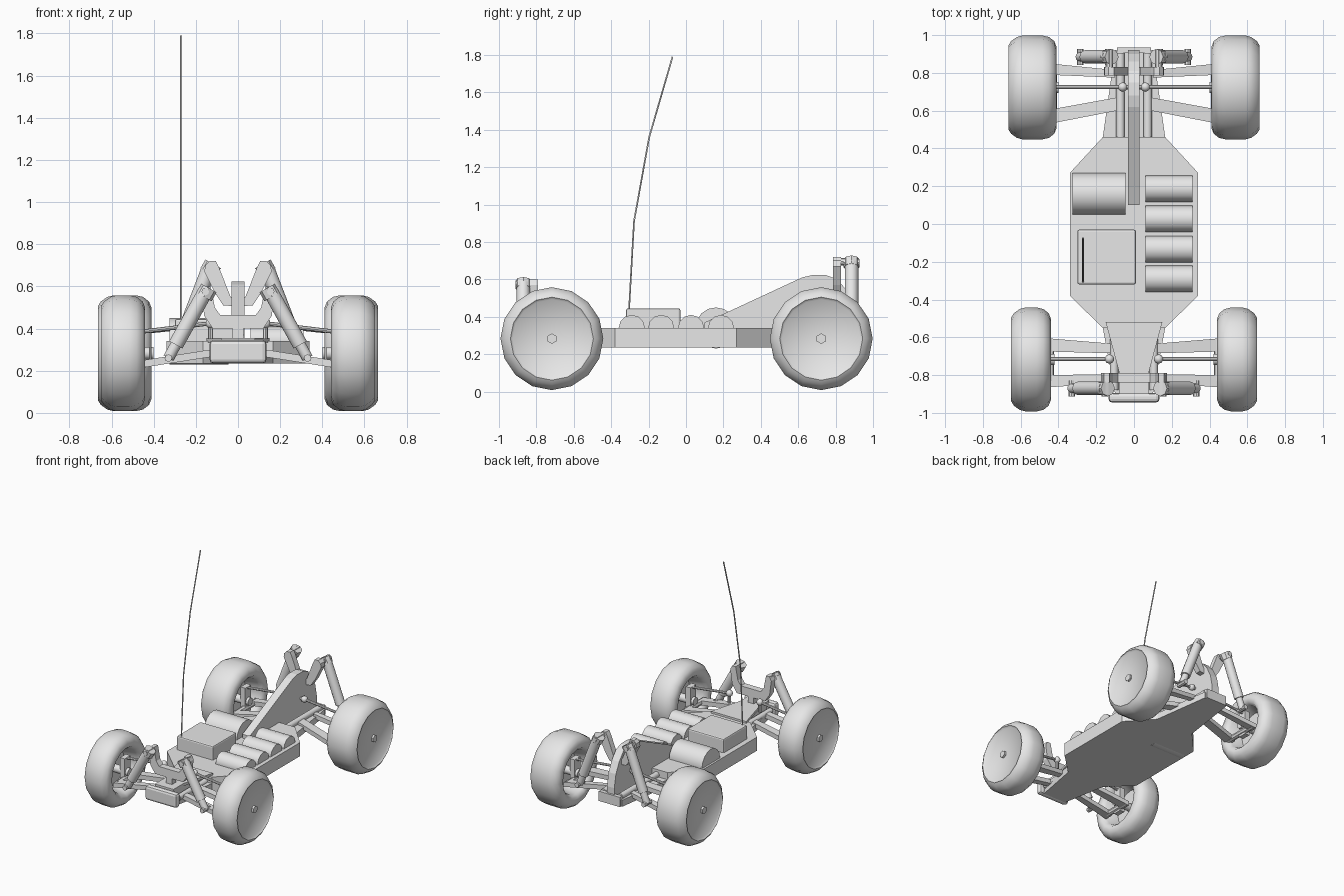
import bpy
import bmesh
import math
from mathutils import Vector

if "Cube" in bpy.data.objects:
    bpy.data.objects.remove(bpy.data.objects["Cube"])

grey = bpy.data.materials.new("plain_grey")
grey.use_nodes = True
COLOUR = (0.8, 0.8, 0.8, 1)
grey.diffuse_color = COLOUR
grey.node_tree.nodes["Principled BSDF"].inputs["Base Color"].default_value = COLOUR
SIDES = (("right", -1), ("left", 1))


def finish(name, bm, smooth=None, bevel=0):
    bmesh.ops.recalc_face_normals(bm, faces=bm.faces)
    mesh = bpy.data.meshes.new(name)
    bm.to_mesh(mesh)
    bm.free()
    mesh.materials.append(grey)
    ob = bpy.data.objects.new(name, mesh)
    bpy.context.collection.objects.link(ob)
    if bevel:
        mod = ob.modifiers.new("Bevel", "BEVEL")
        mod.width, mod.segments = bevel, 2
    if smooth:
        bpy.ops.object.select_all(action="DESELECT")
        ob.select_set(True)
        bpy.context.view_layer.objects.active = ob
        bpy.ops.object.shade_smooth_by_angle(angle=math.radians(smooth))
    return ob


def place(bm, a, b):
    """Move geometry made along z so that it runs from a to b."""
    a, b = Vector(a), Vector(b)
    turn = (b - a).to_track_quat("Z", "Y").to_matrix()
    bmesh.ops.rotate(bm, verts=bm.verts, matrix=turn)
    bmesh.ops.translate(bm, verts=bm.verts, vec=(a + b) / 2)


def rod(name, a, b, radius, segments=12, smooth=40):
    bm = bmesh.new()
    bmesh.ops.create_cone(bm, cap_ends=True, segments=segments, radius1=radius,
                          radius2=radius, depth=(Vector(b) - Vector(a)).length)
    place(bm, a, b)
    return finish(name, bm, smooth)


def box(name, low, high, bevel=0):
    low, high = Vector(low), Vector(high)
    bm = bmesh.new()
    bmesh.ops.create_cube(bm, size=1)
    bmesh.ops.scale(bm, verts=bm.verts, vec=high - low)
    bmesh.ops.translate(bm, verts=bm.verts, vec=(low + high) / 2)
    return finish(name, bm, bevel=bevel)


def plate(name, outline, axis, start, end):
    """Extrude a flat outline along one axis."""
    def point(u, v, w):
        return {"x": (w, u, v), "y": (u, w, v), "z": (u, v, w)}[axis]
    bm = bmesh.new()
    face = bm.faces.new([bm.verts.new(point(u, v, start)) for u, v in outline])
    new = bmesh.ops.extrude_face_region(bm, geom=[face])["geom"]
    bmesh.ops.translate(bm, vec=point(0, 0, end - start),
                        verts=[g for g in new if isinstance(g, bmesh.types.BMVert)])
    return finish(name, bm)


def mirrored(half):
    return half + [(-u, v) for u, v in reversed(half) if u]


def ball(name, centre, radius):
    bm = bmesh.new()
    bmesh.ops.create_uvsphere(bm, u_segments=10, v_segments=6, radius=radius)
    bmesh.ops.translate(bm, verts=bm.verts, vec=centre)
    return finish(name, bm, 60)


def wheel(name, side, inner, width, y, z, radius=0.275):
    """Lathe a tyre and rim with an open inner side."""
    w, r = width, radius
    profile = [(0, .13), (.145, .13), (.165, .03), (.185, .005), (.215, 0),
               (r - .03, .012), (r - .008, .04), (r, .075), (r, w - .075),
               (r - .008, w - .045), (r - .03, w - .014), (.222, w),
               (.21, w - .012), (0, w - .016)]
    bm = bmesh.new()
    verts = [bm.verts.new((side * (inner + x), y, z + d)) for d, x in profile]
    edges = [bm.edges.new(pair) for pair in zip(verts, verts[1:])]
    bmesh.ops.spin(bm, geom=verts + edges, cent=(0, y, z), axis=(1, 0, 0),
                   angle=math.tau, steps=16, use_merge=True)
    bmesh.ops.remove_doubles(bm, verts=bm.verts, dist=.0005)
    finish(name, bm, 50)
    outer = inner + w
    rod(name + "_nut", (side * (outer - .03), y, z), (side * outer, y, z), .028, 6, None)


def shock(name, top, bottom):
    top, bottom = Vector(top), Vector(bottom)
    middle = top.lerp(bottom, .8)
    rod(name + "_body", top, middle, .036)
    rod(name + "_shaft", middle, bottom, .026)
    # Mounting pins run front to back
    for label, p in (("top", top), ("bottom", bottom)):
        rod(f"{name}_{label}_pin", p - Vector((0, .042, 0)), p + Vector((0, .042, 0)), .018, 8)


# Chassis tub, nose and tail
plate("chassis_tub", mirrored([(.165, -.55), (.34, -.38), (.34, .27), (.165, .46)]),
      "z", .235, .34)
plate("nose_plate", mirrored([(.1, -.9), (.165, -.55)]), "z", .235, .29)
plate("tail_plate", mirrored([(.165, .46), (.1, .92)]), "z", .235, .285)
plate("front_deck", mirrored([(.08, -.9), (.08, -.78), (.15, -.52)]), "z", .335, .355)
box("front_bulkhead", (-.075, -.88, .28), (.075, -.56, .34))
box("front_bumper", (-.135, -.945, .235), (.135, -.895, .345), .018)
box("rear_bumper", (-.09, .905, .235), (.09, .935, .31))

# Central rear fin with the motor, batteries and receiver
plate("rear_fin", [(.1, .3), (.1, .37), (.2, .415), (.62, .61), (.68, .624), (.75, .622),
                   (.81, .6), (.86, .54), (.9, .46), (.92, .36), (.92, .26), (.4, .26)],
      "x", -.032, .03)
rod("motor", (-.325, .16, .34), (-.045, .16, .34), .11, 16)
for i, y in enumerate((-.29, -.133, .027, .187)):
    rod(f"battery_{i + 1}", (.06, y, .34), (.31, y, .34), .07, 12)
box("receiver_box", (-.3, -.32, .33), (.01, -.03, .445), .01)

# Bent whip antenna
path = bpy.data.curves.new("antenna", "CURVE")
path.dimensions = "3D"
path.bevel_depth, path.bevel_resolution, path.use_fill_caps = .005, 1, True
spline = path.splines.new("POLY")
bends = [(-.305, .43), (-.278, .91), (-.197, 1.36), (-.072, 1.79)]
spline.points.add(len(bends) - 1)
for p, (y, z) in zip(spline.points, bends):
    p.co = (-.27, y, z, 1)
path.materials.append(grey)
bpy.context.collection.objects.link(bpy.data.objects.new("antenna", path))

# Shock towers
plate("rear_shock_tower", mirrored([(0, .505), (.07, .51), (.11, .57), (.16, .67), (.155, .7),
                                    (.135, .72), (.105, .72), (.09, .69), (.035, .55), (0, .55)]),
      "y", .785, .83)
plate("front_shock_tower", mirrored([(0, .4), (.12, .4), (.16, .46), (.175, .57), (.16, .6),
                                     (.13, .6), (.11, .5), (.085, .465), (0, .465)]),
      "y", -.84, -.79)
box("front_tower_post", (-.025, -.84, .34), (.025, -.79, .41))

for label, s in SIDES:
    wheel(f"{label}_front_wheel", s, .44, .21, -.717, .283)
    wheel(f"{label}_rear_wheel", s, .41, .255, .723, .283)

    # Axles and uprights
    for end, x, y in (("front", .44, -.717), ("rear", .42, .723)):
        rod(f"{label}_{end}_axle", (s * (x - .02), y, .283), (s * (x + .14), y, .283), .03)
        xs = sorted((s * x, s * (x + .04)))
        box(f"{label}_{end}_upright", (xs[0], y - .035, .2), (xs[1], y + .035, .395))

    # Tapered lower arms, tilted down towards the wheel
    arms = {"front_arm_a": (.1, -.84, -.795, .46, -.865, -.8),
            "front_arm_b": (.1, -.685, -.635, .46, -.675, -.605),
            "rear_arm_a": (.1, .775, .815, .45, .79, .85),
            "rear_arm_b": (.09, .6, .67, .45, .53, .605)}
    for name, (xi, a, b, xo, c, d) in arms.items():
        ob = plate(f"{label}_{name}", [(s * xi, a), (s * xo, c), (s * xo, d), (s * xi, b)],
                   "z", .27, .305)
        for v in ob.data.vertices:
            v.co.z -= .055 * (abs(v.co.x) - .1) / .35
    for end, x, y0, y1 in (("front", .445, -.83, -.61), ("rear", .43, .55, .84)):
        rod(f"{label}_{end}_arm_tie", (s * x, y0, .235), (s * x, y1, .235), .022, 8)

    # Camber links with ball ends
    for end, xi, y, xo in (("front", .13, -.715, .46), ("rear", .06, .725, .44)):
        rod(f"{label}_{end}_link", (s * xi, y, .425), (s * xo, y, .385), .01, 8)
        ball(f"{label}_{end}_link_ball", (s * xi, y, .425), .025)
    rod(f"{label}_front_ball_post", (s * .13, -.715, .35), (s * .13, -.715, .42), .012, 8)
    rod(f"{label}_rear_ball_post", (0, .725, .425), (s * .06, .725, .425), .012, 8)

    # Hinge rods and shock absorbers
    rod(f"{label}_rear_hinge_rod", (s * .072, .44, .3), (s * .072, .905, .3), .023)
    rod(f"{label}_front_hinge_rod", (s * .105, -.88, .29), (s * .105, -.55, .29), .022)
    shock(f"{label}_front_shock", (s * .155, -.87, .575), (s * .33, -.87, .26))
    shock(f"{label}_rear_shock", (s * .135, .885, .69), (s * .285, .885, .3))
    for end, x, y, z, reach in (("front", .15, -.87, .58, .07), ("rear", .13, .885, .695, -.09)):
        rod(f"{label}_{end}_shock_mount", (s * x, y - .03 if reach > 0 else y + .035, z),
            (s * x, y + reach, z), .02, 8)
        rod(f"{label}_{end}_shock_cap", (s * (x - .012), y, z + .012), (s * (x + .012), y, z - .03), .042, 8)
